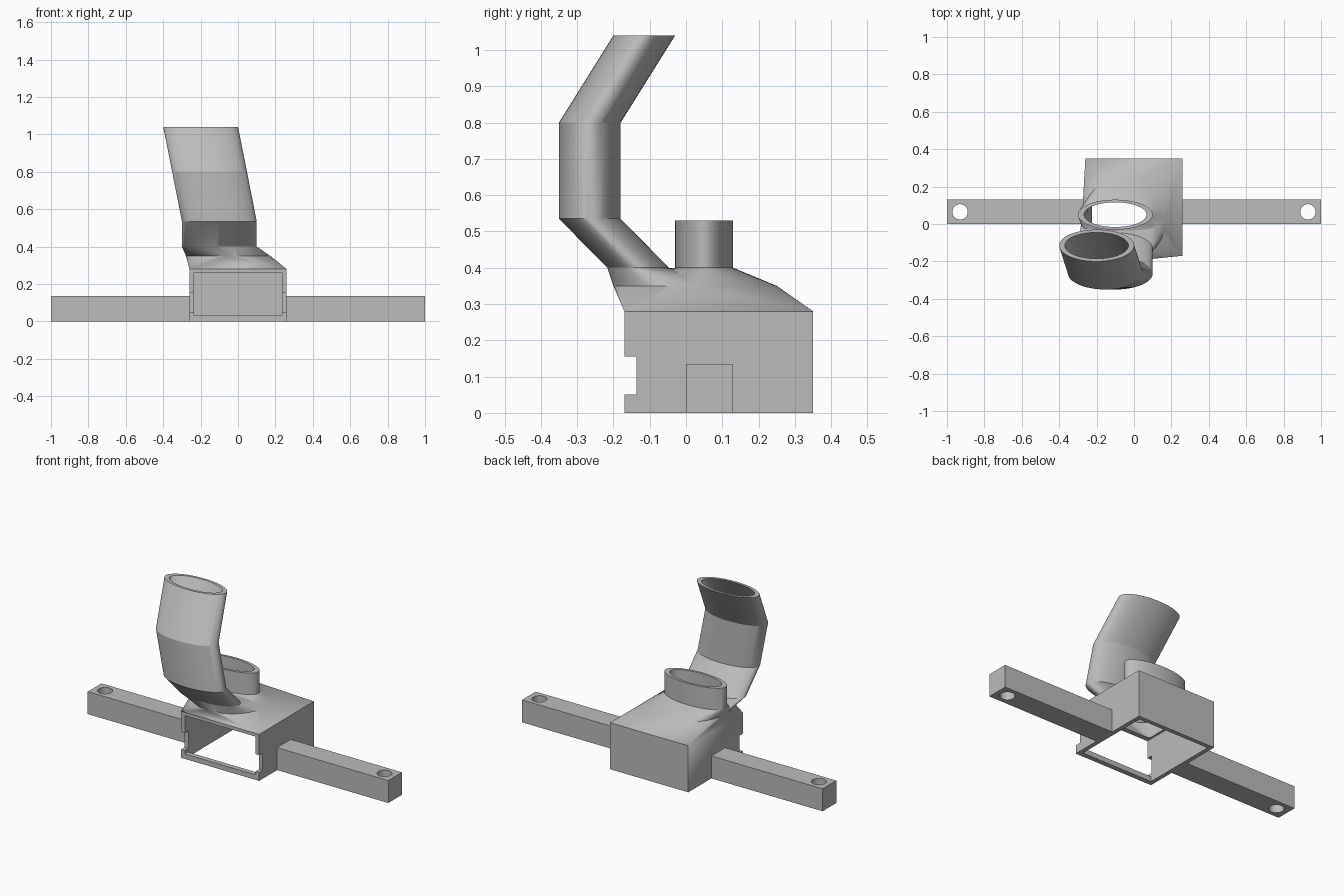
import bpy
import bmesh
from math import cos, sin, tau

cube = bpy.data.objects.get("Cube")
if cube:
    bpy.data.objects.remove(cube)

grey = bpy.data.materials.new("plain grey")
grey.use_nodes = True
COLOUR = (0.5, 0.5, 0.5, 1)
grey.diffuse_color = COLOUR
grey.node_tree.nodes["Principled BSDF"].inputs["Base Color"].default_value = COLOUR

SEGMENTS = 72


def ellipse(x, y, z, rx, ry):
    return [(x + rx * cos(tau * i / SEGMENTS), y + ry * sin(tau * i / SEGMENTS), z)
            for i in range(SEGMENTS)]


def rect(x0, x1, y0, y1, z):
    return [(x0, y0, z), (x1, y0, z), (x1, y1, z), (x0, y1, z)]


def finish(name, bm):
    bmesh.ops.recalc_face_normals(bm, faces=bm.faces)
    mesh = bpy.data.meshes.new(name)
    bm.to_mesh(mesh)
    bm.free()
    mesh.materials.append(grey)
    obj = bpy.data.objects.new(name, mesh)
    bpy.context.collection.objects.link(obj)
    return obj


def loft(name, rings):
    """Solid skin through matching rings, capped at both ends."""
    bm = bmesh.new()
    rows = [[bm.verts.new(p) for p in ring] for ring in rings]
    for low, high in zip(rows, rows[1:]):
        for i in range(len(low)):
            j = (i + 1) % len(low)
            bm.faces.new((low[i], low[j], high[j], high[i]))
    bm.faces.new(rows[0][::-1])
    bm.faces.new(rows[-1])
    return finish(name, bm)


def box(name, x0, x1, y0, y1, z0, z1):
    return loft(name, [rect(x0, x1, y0, y1, z) for z in (z0, z1)])


def hull(name, low, high):
    """Convex transition between two differently shaped rings."""
    bm = bmesh.new()
    verts = [bm.verts.new(p) for p in low + high]
    bmesh.ops.convex_hull(bm, input=verts)
    bmesh.ops.dissolve_limit(bm, angle_limit=0.005, verts=bm.verts, edges=bm.edges)
    return finish(name, bm)


def combine(target, others, operation):
    for other in others:
        mod = target.modifiers.new("combine", 'BOOLEAN')
        mod.operation, mod.solver, mod.object = operation, 'EXACT', other
        bpy.context.view_layer.update()
        evaluated = target.evaluated_get(bpy.context.evaluated_depsgraph_get())
        mesh = bpy.data.meshes.new_from_object(evaluated)
        target.modifiers.clear()
        target.data = mesh
        bpy.data.objects.remove(other)


def shade(obj):
    bpy.ops.object.select_all(action='DESELECT')
    obj.select_set(True)
    bpy.context.view_layer.objects.active = obj
    bpy.ops.object.shade_smooth_by_angle(angle=0.4)


def ducts(path, rx, ry, stub_rx, stub_ry, collar, neck_z, stub_top):
    """Bent duct, upright stub and the two necks joining them to the collar."""
    stub = [ellipse(-0.1, 0.05, z, stub_rx, stub_ry) for z in (neck_z, stub_top)]
    bend = [ellipse(*point, rx, ry) for point in path]
    return [hull("stub_neck", collar, stub[0]), hull("duct_neck", collar, bend[0]),
            loft("stub", stub), loft("bent_duct", bend)]


# Outer shell: box, roof, necks and ducts
housing = box("duct_housing", -0.26, 0.26, -0.17, 0.35, 0, 0.28)
collar = ellipse(-0.053, 0.025, 0.35, 0.225, 0.225)
outer_path = [(-0.1, -0.132, 0.4), (-0.1, -0.265, 0.535),
              (-0.152, -0.265, 0.8), (-0.2, -0.115, 1.04)]
roof = hull("roof", rect(-0.26, 0.26, -0.17, 0.35, 0.28), collar)
combine(housing, [roof] + ducts(outer_path, 0.2, 0.085, 0.2, 0.08, collar, 0.4, 0.53), 'UNION')

# Hollow inside: chamber, roof space and bores
chamber = box("chamber", -0.235, 0.235, -0.14, 0.325, -0.05, 0.26)
window = box("window", -0.235, 0.235, -0.3, -0.1, 0.03, 0.26)
notch = box("notch", -0.4, 0.4, -0.3, -0.137, 0.05, 0.155)
inner_collar = ellipse(-0.053, 0.025, 0.335, 0.2, 0.2)
inner_path = [(-0.1, -0.118, 0.385), (-0.1, -0.265, 0.535),
              (-0.152, -0.265, 0.8), (-0.212, -0.0775, 1.1)]
roof_space = hull("roof_space", rect(-0.22, 0.22, -0.135, 0.31, 0.25), inner_collar)
bores = ducts(inner_path, 0.17, 0.07, 0.167, 0.066, inner_collar, 0.385, 0.6)
combine(housing, [chamber, window, notch, roof_space] + bores, 'DIFFERENCE')
shade(housing)

# Mounting arms with a vertical screw hole near each end
for side, name in ((1, "left_arm"), (-1, "right_arm")):
    x0, x1 = sorted((side * 0.25, side))
    arm = box(name, x0, x1, 0, 0.13, 0, 0.135)
    hole = loft("hole", [ellipse(side * 0.93, 0.065, z, 0.041, 0.041) for z in (-0.1, 0.3)])
    combine(arm, [hole], 'DIFFERENCE')
    shade(arm)
